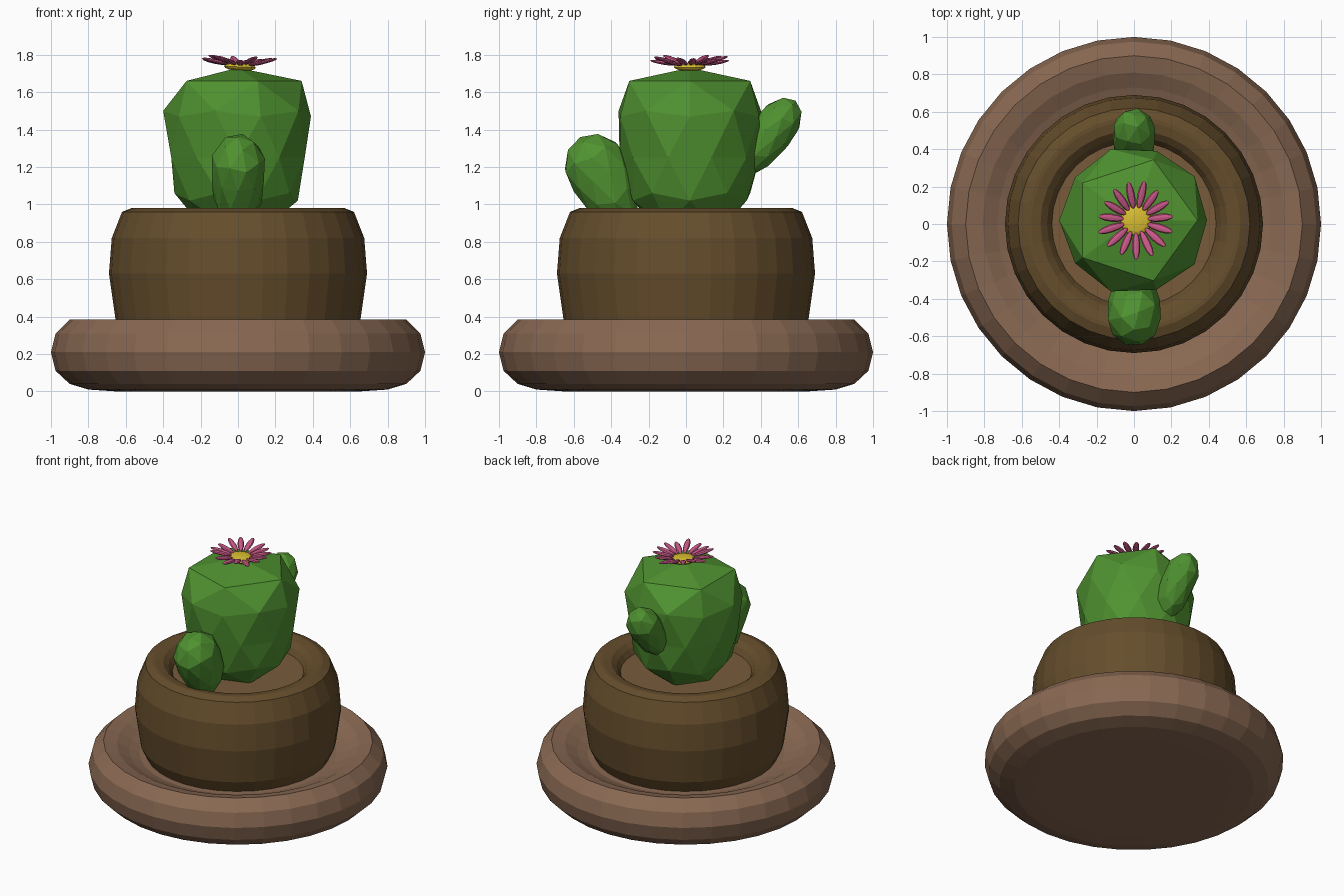
import bpy, bmesh, math, random
from mathutils import Matrix, Vector

if "Cube" in bpy.data.objects:
    bpy.data.objects.remove(bpy.data.objects["Cube"])

random.seed(4)


def material(name, rgb):
    m = bpy.data.materials.new(name)
    m.diffuse_color = (*rgb, 1)
    m.use_nodes = True
    m.node_tree.nodes["Principled BSDF"].inputs["Base Color"].default_value = m.diffuse_color
    return m


CLAY = material("clay", (0.25, 0.14, 0.085))
EARTHEN = material("earthenware", (0.13, 0.075, 0.025))
SOIL = material("earth", (0.19, 0.105, 0.045))
GREEN = material("green", (0.08, 0.29, 0.03))
PINK = material("pink", (0.60, 0.10, 0.25))
YELLOW = material("yellow", (0.70, 0.52, 0.03))


def finish(name, bm, mat):
    bmesh.ops.recalc_face_normals(bm, faces=bm.faces)
    me = bpy.data.meshes.new(name)
    bm.to_mesh(me)
    bm.free()
    me.materials.append(mat)
    ob = bpy.data.objects.new(name, me)
    bpy.context.collection.objects.link(ob)
    return ob


def lathe(name, profile, mat, steps=32):
    bm = bmesh.new()
    vs = [bm.verts.new((r, 0, z)) for r, z in profile]
    es = [bm.edges.new(p) for p in zip(vs, vs[1:])]
    bmesh.ops.spin(bm, geom=vs + es, axis=(0, 0, 1), cent=(0, 0, 0),
                   angle=2 * math.tau / 2, steps=steps, use_merge=True)
    bmesh.ops.remove_doubles(bm, verts=bm.verts, dist=1e-4)
    return finish(name, bm, mat)


# heights of the vertex rings in a unit icosphere, top to bottom
LEVELS = [1, 0.851, 0.526, 0.447, 0, -0.447, -0.526, -0.851, -1]


def faceted_stem(name, rings, matrix):
    """Icosphere whose vertex rings are moved to the given (radius, z)."""
    bm = bmesh.new()
    bmesh.ops.create_icosphere(bm, subdivisions=2, radius=1)
    for v in bm.verts:
        i = min(range(9), key=lambda k: abs(LEVELS[k] - v.co.z))
        r, z = rings[i]
        flat = Vector((v.co.x, v.co.y, 0))
        if flat.length > 1e-3:
            flat *= r / flat.length
        v.co = (flat.x, flat.y, z)
    bm.transform(matrix)
    return finish(name, bm, GREEN)


# saucer
lathe("saucer", [(0, 0), (0.65, 0), (0.80, 0.01), (0.90, 0.04), (0.975, 0.11),
                 (1.0, 0.21), (0.975, 0.31), (0.90, 0.385), (0.81, 0.365),
                 (0.73, 0.325), (0.66, 0.30), (0, 0.30)], CLAY)

# pot and soil
lathe("pot", [(0, 0.27), (0.60, 0.27), (0.655, 0.385), (0.69, 0.63), (0.675, 0.82),
              (0.62, 0.96), (0.57, 0.98), (0.55, 0.98), (0.50, 0.97),
              (0.465, 0.94), (0.42, 0.87)], EARTHEN)
lathe("soil", [(0.44, 0.90), (0, 0.90)], SOIL)

# main cactus body
faceted_stem("cactus_body",
             [(0, 1.73), (0.34, 1.66), (0.40, 1.50), (0.39, 1.47), (0.375, 1.25),
              (0.34, 1.06), (0.32, 1.02), (0.20, 0.89), (0, 0.86)],
             Matrix.Translation((0, 0.02, 0)))

# side arms, origin at the tip
ARM = [(0, 0), (0.085, -0.03), (0.142, -0.11), (0.148, -0.13), (0.15, -0.24),
       (0.138, -0.36), (0.13, -0.40), (0.08, -0.49), (0, -0.52)]
for name, tip, tilt, scale in [
        ("front_arm", (0, -0.565, 1.36), 28, (0.97, 1.12, 1)),
        ("back_arm", (0, 0.585, 1.555), -37, (0.76, 0.76, 0.92))]:
    faceted_stem(name, ARM, Matrix.Translation(tip)
                 @ Matrix.Rotation(math.radians(tilt), 4, 'X')
                 @ Matrix.Diagonal((*scale, 1)))

# flower: ring of petals around a flattened centre
flower = Matrix.Translation((0.01, 0.02, 1.735)) @ Matrix.Rotation(math.radians(3), 4, 'Y')
bm = bmesh.new()
COUNT = 15
for i in range(COUNT):
    length = random.uniform(0.068, 0.078)
    rise = math.radians(random.uniform(-16, -8))
    m = (flower @ Matrix.Rotation(math.tau * (i + 0.25) / COUNT, 4, 'Z')
         @ Matrix.Rotation(rise, 4, 'Y') @ Matrix.Translation((0.065 + length, 0, 0))
         @ Matrix.Diagonal((length, 0.022, 0.011, 1))
         @ Matrix.Rotation(math.pi / 2, 4, 'Y'))
    bmesh.ops.create_uvsphere(bm, u_segments=8, v_segments=6, radius=1, matrix=m)
finish("flower_petals", bm, PINK)

bm = bmesh.new()
bmesh.ops.create_uvsphere(bm, u_segments=16, v_segments=8, radius=1,
                          matrix=flower @ Matrix.Diagonal((0.085, 0.085, 0.022, 1)))
finish("flower_centre", bm, YELLOW)
